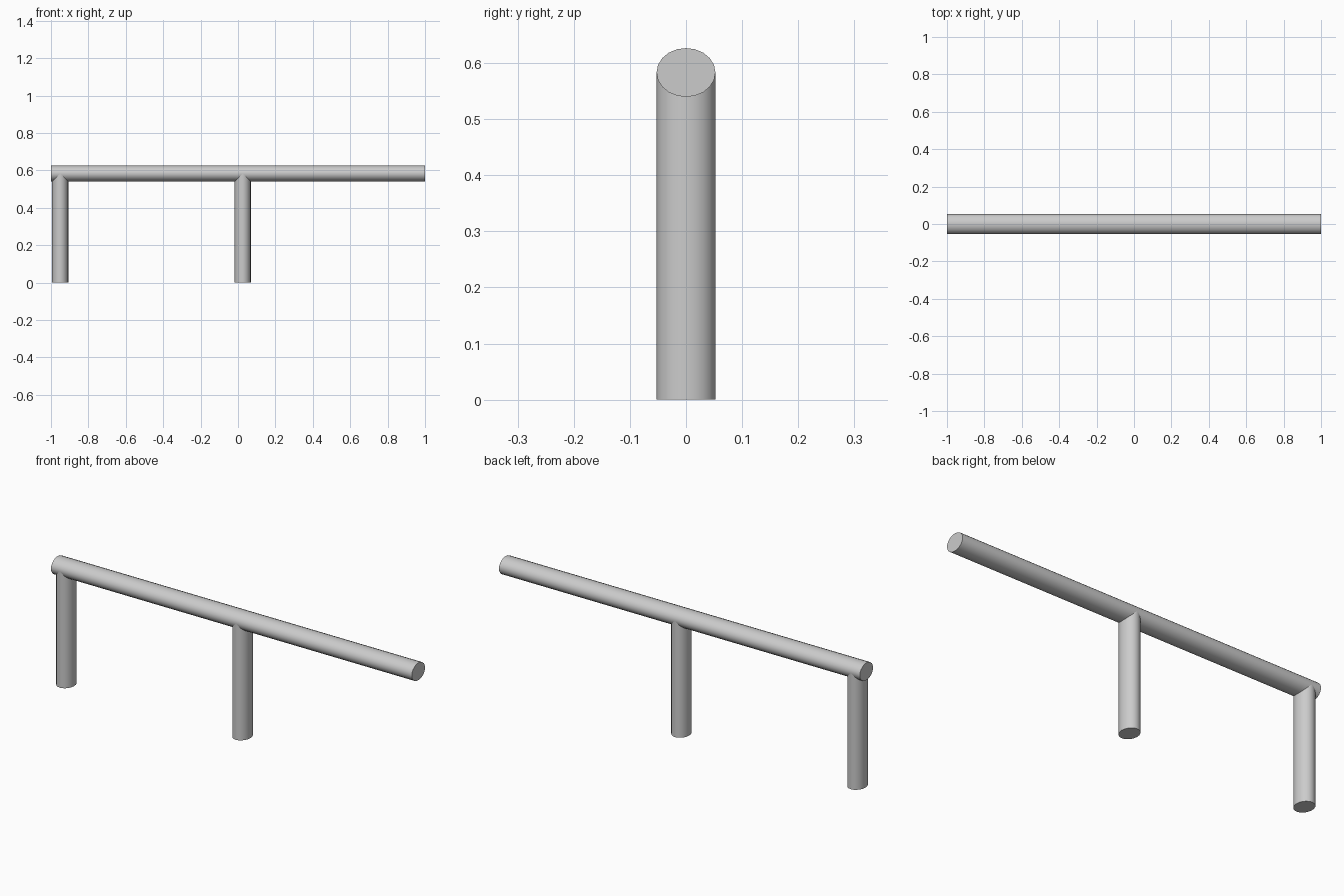
import bpy
import math

if "Cube" in bpy.data.objects:
    bpy.data.objects.remove(bpy.data.objects["Cube"])

SIDES = 20
HALF_WIDTH = 0.0525   # y half width shared by rail and posts
HALF_DEPTH = 0.0435   # flattened half size of the oval section
RAIL_Z = 0.583


def finish(obj, name):
    obj.name = name
    bpy.ops.object.transform_apply(location=False, rotation=True, scale=True)
    bpy.ops.object.shade_smooth_by_angle(angle=math.radians(35))


def oval_bar(name, length, location, rotation=(0, 0, 0)):
    """Cylinder squashed to an oval, along local z and thin in local x."""
    bpy.ops.mesh.primitive_cylinder_add(
        vertices=SIDES, radius=1, depth=length, location=location, rotation=rotation)
    obj = bpy.context.object
    obj.scale = (HALF_DEPTH, HALF_WIDTH, 1)
    finish(obj, name)


# Horizontal rail
oval_bar("rail", 2.0, (0, 0, RAIL_Z), (0, math.pi / 2, 0))

# Posts, ending inside the rail
for name, x in (("end_post", -0.951), ("middle_post", 0.025)):
    oval_bar(name, RAIL_Z, (x, 0, RAIL_Z / 2))
